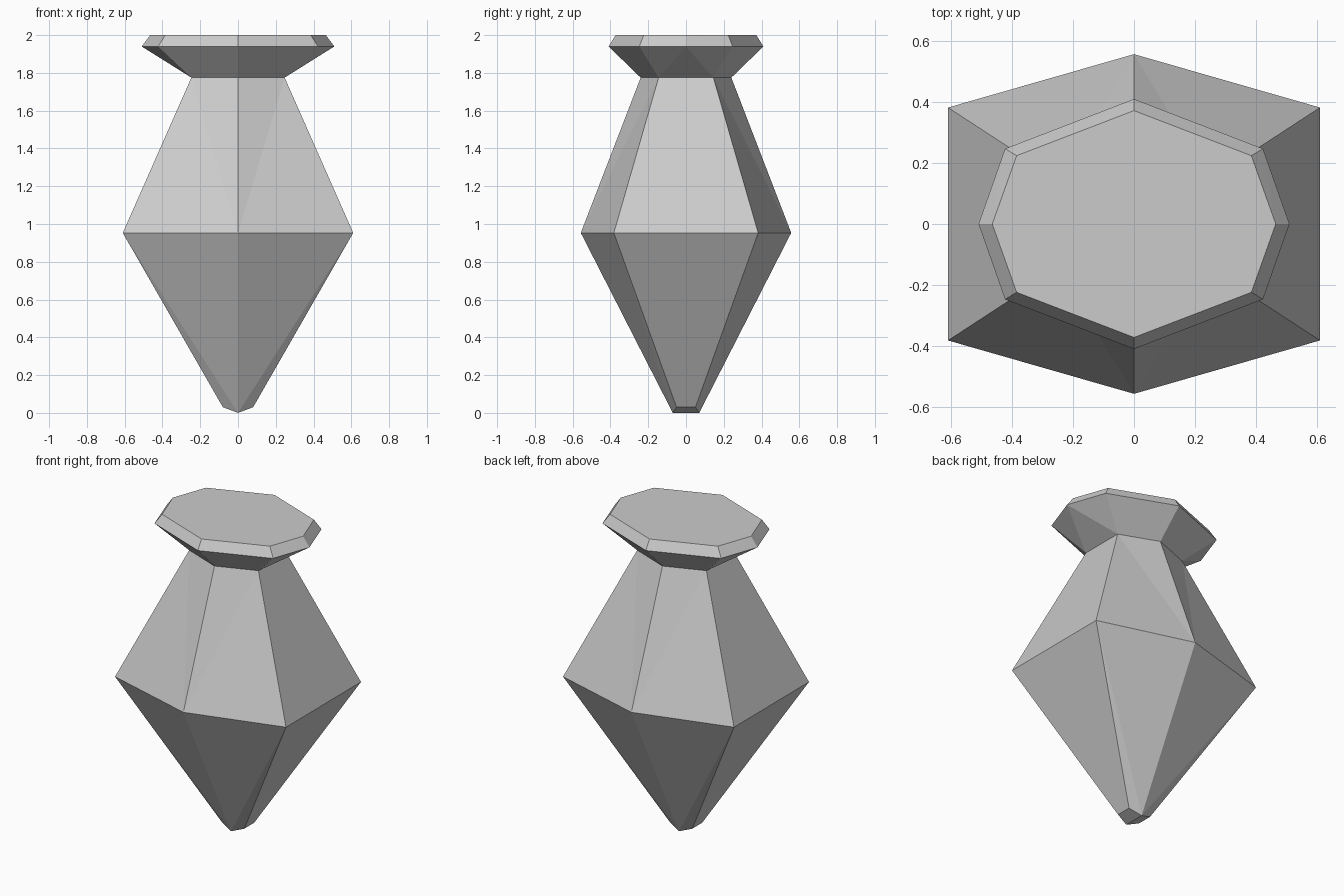
import bpy
import bmesh

cube = bpy.data.objects.get("Cube")
if cube:
    bpy.data.objects.remove(cube, do_unlink=True)

stone = bpy.data.materials.new("plain grey")
stone.use_nodes = True
stone.diffuse_color = (0.6, 0.6, 0.6, 1)
stone.node_tree.nodes["Principled BSDF"].inputs["Base Color"].default_value = (0.6, 0.6, 0.6, 1)


def ring(front_y, front_z, corner_x, corner_y, corner_z, side_x):
    """One quarter of a faceted ring: front middle, corner, side middle."""
    return [(0, -front_y, front_z), (corner_x, -corner_y, corner_z), (side_x, 0, corner_z)]


def faceted_part(name, rings, cap_bottom=False, cap_top=False):
    """Join quarter rings with facets and mirror them into a whole part."""
    bm = bmesh.new()
    rows = [[bm.verts.new(p) for p in r] for r in rings]
    for low, high in zip(rows, rows[1:]):
        for i in range(2):
            bm.faces.new((low[i], low[i + 1], high[i + 1]))
            bm.faces.new((low[i], high[i + 1], high[i]))
    if cap_bottom:
        bm.faces.new([bm.verts.new((0, 0, rings[0][0][2]))] + rows[0][::-1])
    if cap_top:
        bm.faces.new([bm.verts.new((0, 0, rings[-1][0][2]))] + rows[-1])
    mesh = bpy.data.meshes.new(name)
    bm.to_mesh(mesh)
    bm.free()
    mesh.materials.append(stone)
    obj = bpy.data.objects.new(name, mesh)
    bpy.context.collection.objects.link(obj)
    mirror = obj.modifiers.new("mirror", 'MIRROR')
    mirror.use_axis = (True, True, False)
    mirror.merge_threshold = 0.0005


# Quarter rings from the ridged tip up to the flat top
tip = ring(0.07, 0, 0.08, 0.05, 0.03, 0.08)
shoulder = ring(0.557, 0.953, 0.61, 0.382, 0.953, 0.61)
neck = ring(0.24, 1.775, 0.247, 0.145, 1.775, 0.247)
rim = ring(0.41, 1.94, 0.423, 0.247, 1.94, 0.51)
lip = ring(0.372, 2, 0.385, 0.224, 2, 0.465)

# Six-sided body and the eight-sided flared rim
faceted_part("body", [tip, shoulder, neck], cap_bottom=True)
faceted_part("flared_rim", [neck, rim, lip], cap_top=True)
